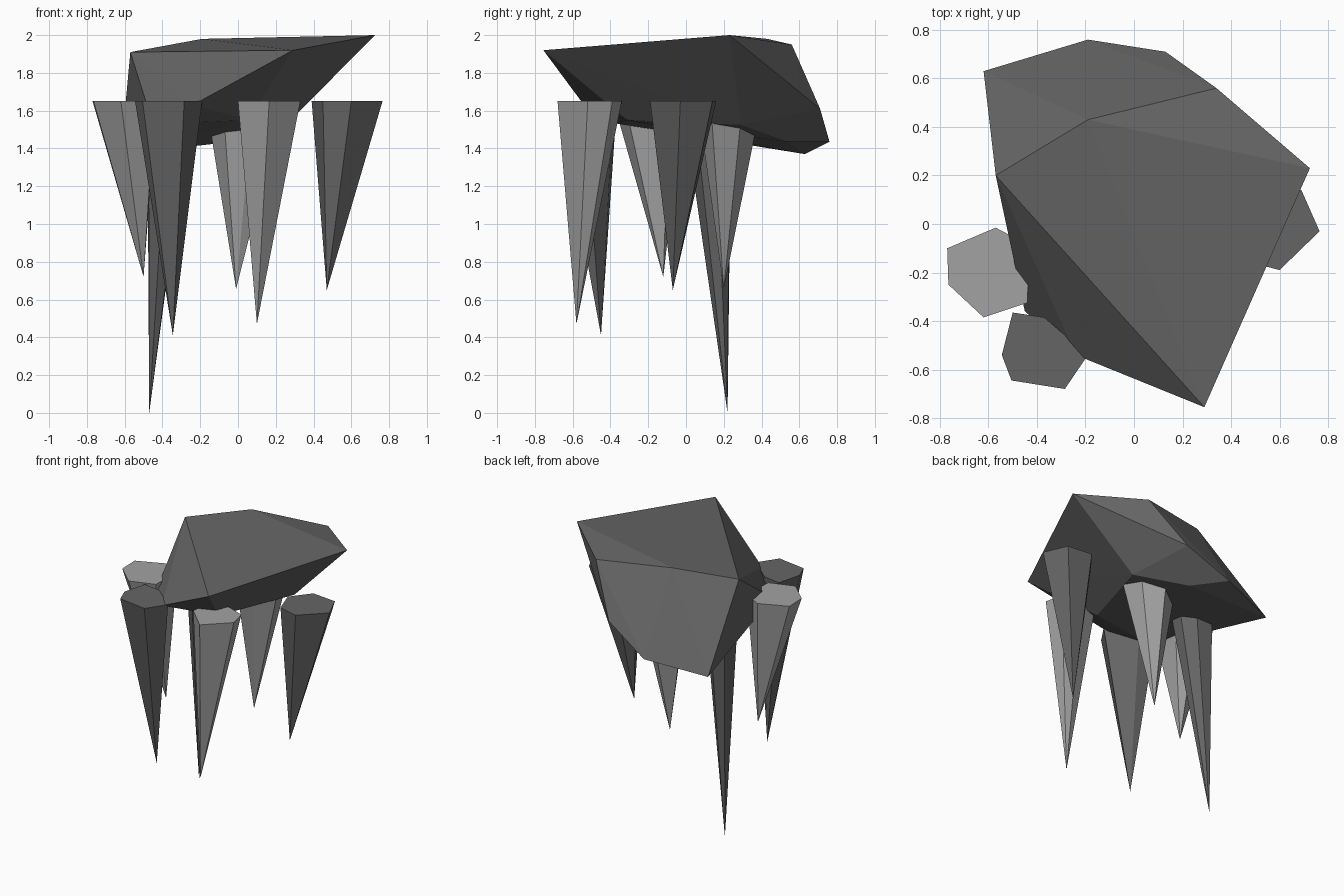
import bpy, bmesh

if "Cube" in bpy.data.objects:
    bpy.data.objects.remove(bpy.data.objects["Cube"])


def grey(name, value):
    mat = bpy.data.materials.new(name)
    mat.diffuse_color = (value, value, value, 1)
    mat.use_nodes = True
    mat.node_tree.nodes["Principled BSDF"].inputs["Base Color"].default_value = mat.diffuse_color
    return mat


DARK = grey("dark_stone", 0.13)
PALE = grey("pale_stone", 0.36)


def add_object(name, bm, mat):
    bmesh.ops.recalc_face_normals(bm, faces=bm.faces)
    mesh = bpy.data.meshes.new(name)
    bm.to_mesh(mesh)
    bm.free()
    mesh.materials.append(mat)
    obj = bpy.data.objects.new(name, mesh)
    bpy.context.collection.objects.link(obj)
    return obj


def rock(name, corners, mat):
    """Faceted boulder wrapped around its corner points."""
    bm = bmesh.new()
    for c in corners:
        bm.verts.new(c)
    res = bmesh.ops.convex_hull(bm, input=bm.verts)
    loose = [g for g in res["geom_interior"] if isinstance(g, bmesh.types.BMVert)]
    bmesh.ops.delete(bm, geom=loose, context='VERTS')
    return add_object(name, bm, mat)


def spike(name, mat, tip, rim, top=1.65):
    """Hanging six-sided spike: flat irregular cap drawn down to a tip."""
    bm = bmesh.new()
    ring = [bm.verts.new((x, y, top)) for x, y in rim]
    point = bm.verts.new(tip)
    bm.faces.new(ring)
    for i, v in enumerate(ring):
        bm.faces.new((v, point, ring[(i + 1) % len(ring)]))
    return add_object(name, bm, mat)


# Slab of rock: upper corners, back edge, lower front edge, underside
rock("rock_slab", [
    (-0.57, 0.20, 1.91), (0.29, -0.755, 1.92), (0.725, 0.23, 2.0),
    (-0.19, 0.43, 1.98), (0.34, 0.56, 1.95),
    (0.13, 0.71, 1.61), (-0.19, 0.76, 1.435), (-0.62, 0.63, 1.37),
    (-0.24, -0.54, 1.63), (-0.45, -0.36, 1.53),
    (0.06, -0.31, 1.55), (0.255, 0.29, 1.525), (-0.03, 0.54, 1.435),
], DARK)

# Hanging spikes
spike("left_spike", PALE, (-0.50, -0.12, 0.72),
      [(-0.77, -0.10), (-0.57, -0.015), (-0.43, -0.09),
       (-0.44, -0.325), (-0.62, -0.385), (-0.765, -0.25)])
spike("front_left_spike", DARK, (-0.345, -0.45, 0.41),
      [(-0.50, -0.365), (-0.545, -0.54), (-0.505, -0.645),
       (-0.285, -0.68), (-0.19, -0.54), (-0.37, -0.385)])
spike("right_spike", DARK, (0.47, -0.07, 0.65),
      [(0.69, 0.14), (0.765, -0.03), (0.60, -0.19),
       (0.45, -0.15), (0.39, 0.02), (0.50, 0.16)])
spike("front_spike", PALE, (0.10, -0.58, 0.47),
      [(0.0, -0.52), (0.165, -0.68), (0.33, -0.52),
       (0.30, -0.39), (0.17, -0.34), (0.02, -0.38)])
spike("middle_spike", PALE, (-0.01, 0.20, 0.655),
      [(-0.17, 0.24), (-0.08, 0.08), (0.08, 0.06),
       (0.24, 0.13), (0.20, 0.30), (0.04, 0.40)])
spike("long_back_spike", DARK, (-0.47, 0.22, 0.0),
      [(-0.48, 0.24), (-0.34, 0.23), (-0.25, 0.15),
       (-0.26, 0.04), (-0.37, -0.02), (-0.47, 0.06)])
